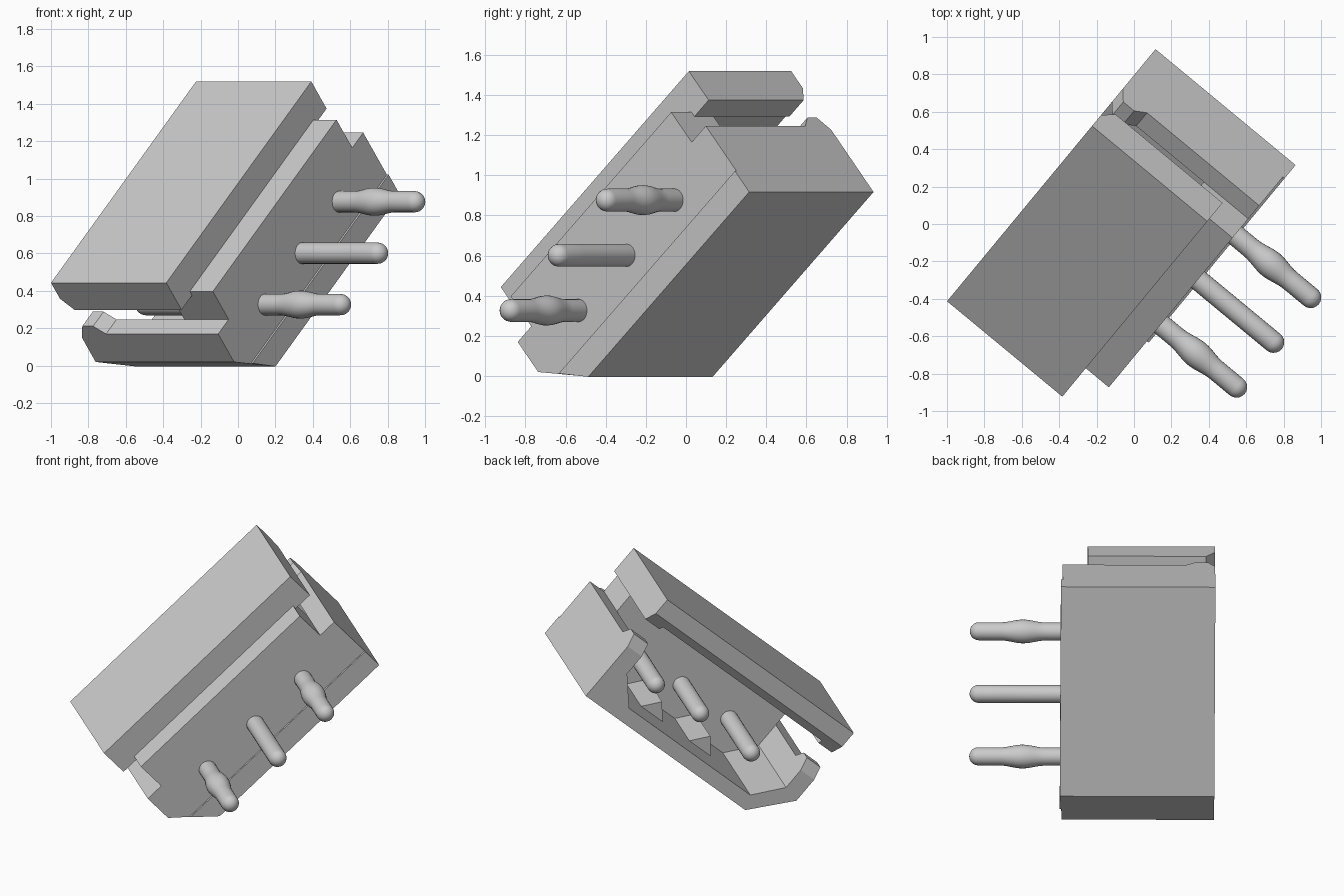
import bpy, bmesh, math
from mathutils import Vector, Matrix

if "Cube" in bpy.data.objects:
    bpy.data.objects.remove(bpy.data.objects["Cube"])

# Tilted local frame: u = pin direction, v = long axis, w = housing normal
a, e = math.radians(50.4), math.radians(41.5)
U = Vector((math.sin(a), -math.cos(a), 0))
V = Vector((math.cos(a) * math.cos(e), math.sin(a) * math.cos(e), math.sin(e)))
W = U.cross(V)
FRAME = Matrix((U, V, W)).transposed().to_4x4()


def finish(name, bm):
    bmesh.ops.recalc_face_normals(bm, faces=bm.faces)
    bmesh.ops.transform(bm, matrix=FRAME, verts=bm.verts)
    me = bpy.data.meshes.new(name)
    bm.to_mesh(me)
    bm.free()
    ob = bpy.data.objects.new(name, me)
    bpy.context.collection.objects.link(ob)
    return ob


def prism(bm, pts, axis, lo, hi):
    """Extrude a profile along u (points are v,w) or along v (points are u,w)."""
    def place(p, t):
        return (t, p[0], p[1]) if axis == 'u' else (p[0], t, p[1])
    n = len(pts)
    A = [bm.verts.new(place(p, lo)) for p in pts]
    B = [bm.verts.new(place(p, hi)) for p in pts]
    bm.faces.new(A)
    bm.faces.new(B[::-1])
    for i in range(n):
        j = (i + 1) % n
        bm.faces.new((A[i], A[j], B[j], B[i]))


LO, HI = -0.422, 1.202          # housing ends along v
IN_LO, IN_HI = -0.305, 1.08     # inside faces of the end walls
BACK, REAR = -0.507, 0.453      # open mouth and pin-side wall

# Lower tray, chamfered under one end and inside both corners
bm = bmesh.new()
prism(bm, [(-0.188, 0.161), (HI, 0.161), (HI, 0.43), (IN_HI, 0.43), (0.911, 0.258),
           (-0.146, 0.258), (IN_LO, 0.43), (LO, 0.43), (LO, 0.40)], 'u', BACK, REAR)
finish("lower_tray", bm)

# Thin raised band on the pin side
bm = bmesh.new()
prism(bm, [(-0.188, 0.161), (HI, 0.161), (HI, 0.30), (-0.32, 0.30)], 'u', REAR, 0.465)
finish("side_band", bm)

# End walls with a small hook at the mouth
for name, lo, hi in (("low_end_wall", LO, IN_LO), ("high_end_wall", IN_HI, HI)):
    bm = bmesh.new()
    prism(bm, [(BACK, 0.43), (REAR, 0.43), (REAR, 0.60), (-0.325, 0.60),
               (-0.385, 0.655), (-0.46, 0.655), (BACK, 0.575)], 'v', lo, hi)
    finish(name, bm)

# Thick wall that holds the pins
bm = bmesh.new()
prism(bm, [(IN_LO, 0.40), (-0.146, 0.25), (0.911, 0.25), (IN_HI, 0.40),
           (IN_HI, 0.80), (IN_LO, 0.80)], 'u', 0.145, REAR)
finish("pin_wall", bm)

# Top plate, recessed underneath between the end walls
bm = bmesh.new()
full = [(BACK, 0.965), (0.293, 0.965), (0.293, 0.772), (-0.45, 0.772), (BACK, 0.851)]
thin = [(BACK, 0.965), (0.293, 0.965), (0.293, 0.80), (-0.471, 0.80), (BACK, 0.851)]
prism(bm, full, 'v', LO, IN_LO)
prism(bm, thin, 'v', IN_LO, IN_HI)
prism(bm, full, 'v', IN_HI, HI)
finish("top_plate", bm)

# Ridges on the tray floor between the pins
for i, v in enumerate((0.18, 0.60)):
    bm = bmesh.new()
    prism(bm, [(v - 0.10, 0.25), (v + 0.10, 0.25), (v, 0.36)], 'u', -0.2, 0.15)
    finish(f"floor_ridge_{i + 1}", bm)


# Round-ended pins, the outer two with a swelling outside the housing
def pin(name, v, start, end, bulge, r=0.057, seg=24):
    prof = []
    for k in range(6):
        t = math.pi / 2 * k / 5
        prof.append((start + r * (1 - math.cos(t)), r * math.sin(t)))
    for k in range(13):
        t = k / 12
        swell = bulge * math.sin(math.pi * t) ** 2
        prof.append((0.56 + 0.28 * t, r + swell))
    for k in range(6):
        t = math.pi / 2 * k / 5
        prof.append((end - r * (1 - math.sin(t)), r * math.cos(t)))
    bm = bmesh.new()
    rings = [[bm.verts.new((u, v + q * math.cos(2 * math.pi * s / seg),
                            0.458 + q * math.sin(2 * math.pi * s / seg)))
              for s in range(seg)] for u, q in prof]
    for A, B in zip(rings, rings[1:]):
        for s in range(seg):
            f = bm.faces.new((A[s], A[s - 1], B[s - 1], B[s]))
            f.smooth = True
    bmesh.ops.remove_doubles(bm, verts=bm.verts, dist=1e-4)
    finish(name, bm)


for i, (v, bulge, start) in enumerate(((-0.025, 0.018, -0.43), (0.39, 0, -0.35), (0.805, 0.018, -0.43))):
    pin(f"pin_{i + 1}", v, start, 1.035, bulge)
